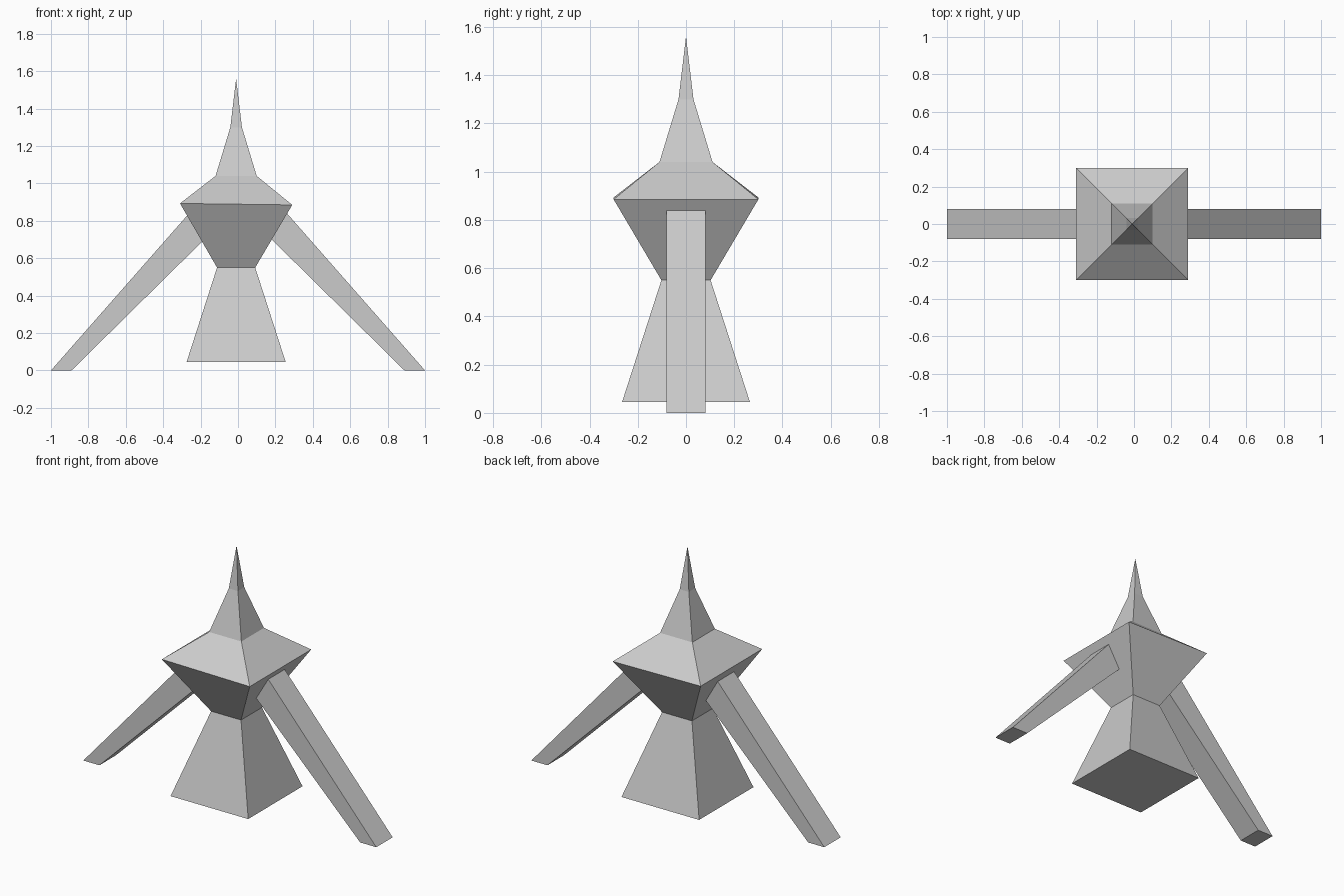
import bpy, bmesh

if "Cube" in bpy.data.objects:
    bpy.data.objects.remove(bpy.data.objects["Cube"])

CX = -0.01  # body axis sits slightly left of centre


def add_object(name, bm):
    bmesh.ops.recalc_face_normals(bm, faces=bm.faces)
    mesh = bpy.data.meshes.new(name)
    bm.to_mesh(mesh)
    bm.free()
    obj = bpy.data.objects.new(name, mesh)
    bpy.context.collection.objects.link(obj)
    return obj


# Square body lofted from (height, half width) rings up to a spire tip
bm = bmesh.new()
rings = []
for z, h in [(0.045, 0.265), (0.55, 0.102), (0.889, 0.30), (1.04, 0.11), (1.30, 0.031)]:
    # the widest ring leans slightly to the right
    tilt = 0.013 if h == 0.30 else 0
    rings.append([bm.verts.new((CX + sx * h, sy * h, z - tilt * sx * h))
                  for sx, sy in [(-1, -1), (1, -1), (1, 1), (-1, 1)]])
bm.faces.new(rings[0][::-1])
for low, high in zip(rings, rings[1:]):
    for i in range(4):
        j = (i + 1) % 4
        bm.faces.new((low[i], low[j], high[j], high[i]))
tip = bm.verts.new((CX, 0, 1.56))
for i in range(4):
    bm.faces.new((rings[-1][i], rings[-1][(i + 1) % 4], tip))
add_object("spired_body", bm)

# Sloping side legs: a front profile extruded through y, mirrored by sign
for name, side in [("right_leg", 1), ("left_leg", -1)]:
    bm = bmesh.new()
    profile = [(1.0, 0), (0.89, 0), (0.165, 0.715), (0.245, 0.859)]
    face = bm.faces.new([bm.verts.new((side * x, -0.08, z)) for x, z in profile])
    ext = bmesh.ops.extrude_face_region(bm, geom=[face], use_keep_orig=True)
    verts = [v for v in ext["geom"] if isinstance(v, bmesh.types.BMVert)]
    bmesh.ops.translate(bm, verts=verts, vec=(0, 0.16, 0))
    add_object(name, bm)
